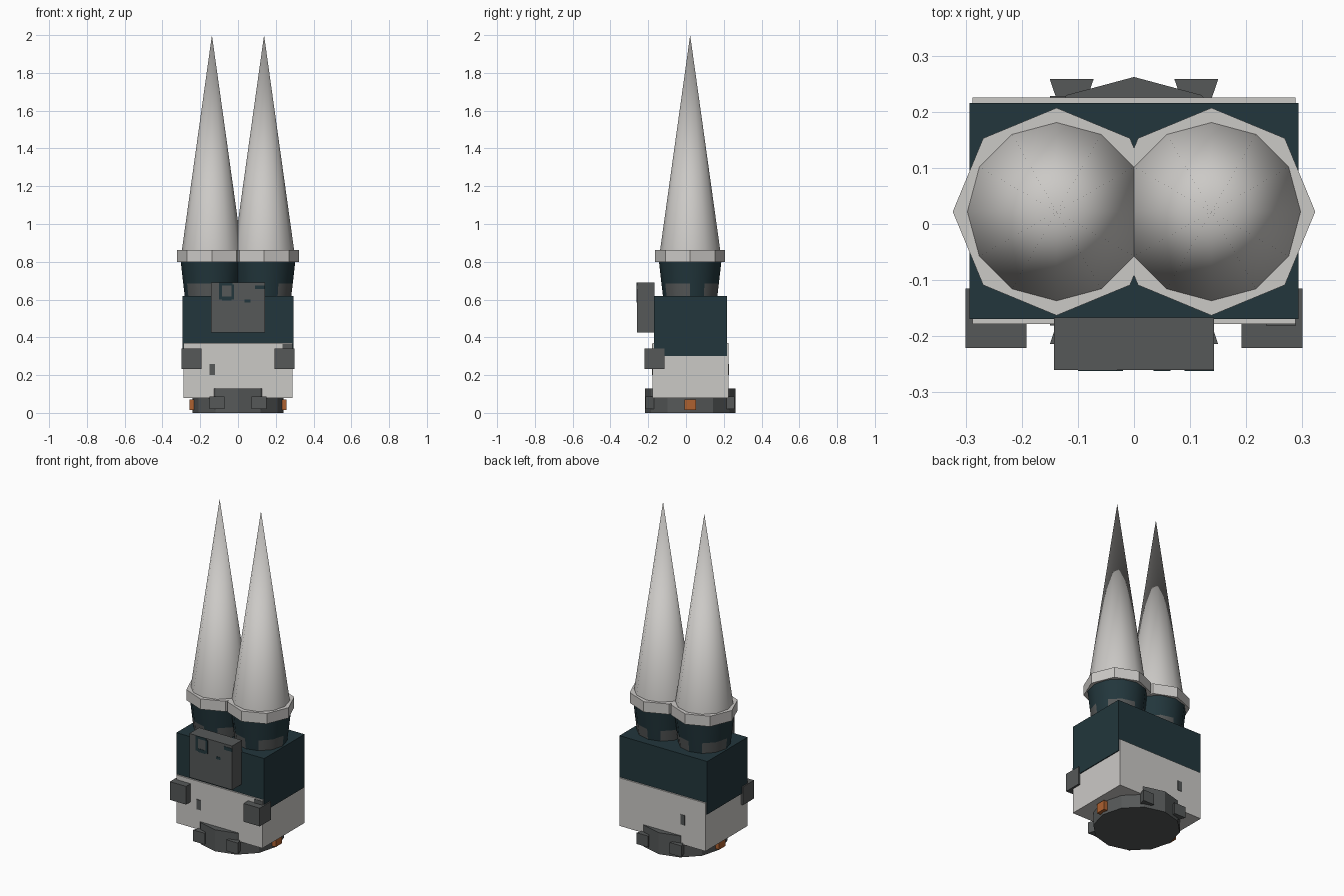
import bpy, bmesh, math

if "Cube" in bpy.data.objects:
    bpy.data.objects.remove(bpy.data.objects["Cube"])

CY = 0.022  # shared axis of base, necks and spikes


def mat(name, rgb):
    m = bpy.data.materials.new(name)
    m.diffuse_color = (*rgb, 1)
    m.use_nodes = True
    m.node_tree.nodes["Principled BSDF"].inputs["Base Color"].default_value = m.diffuse_color
    return m


WHITE = mat("off_white", (0.60, 0.585, 0.565))
TEAL = mat("dark_teal", (0.016, 0.037, 0.045))
GREY = mat("dark_grey", (0.092, 0.098, 0.098))
ORANGE = mat("rust_orange", (0.42, 0.12, 0.03))


def finish(name, bm, *mats, smooth=False):
    bmesh.ops.recalc_face_normals(bm, faces=bm.faces)
    me = bpy.data.meshes.new(name)
    bm.to_mesh(me)
    bm.free()
    ob = bpy.data.objects.new(name, me)
    bpy.context.collection.objects.link(ob)
    for m in mats:
        me.materials.append(m)
    if smooth:
        bpy.context.view_layer.objects.active = ob
        ob.select_set(True)
        bpy.ops.object.shade_smooth_by_angle(angle=math.radians(40))
        ob.select_set(False)
    return ob


def box(name, x, y, z, m):
    bm = bmesh.new()
    bmesh.ops.create_cube(bm, size=1)
    for v in bm.verts:
        v.co = [a + (b - a) * (c + 0.5) for (a, b), c in zip((x, y, z), v.co)]
    return finish(name, bm, m)


def lathe(name, cx, profile, sides, *mats, smooth=False, rule=None):
    """Closed solid from (radius, z) rings; first vertex points along +x."""
    bm = bmesh.new()
    rings = []
    for r, z in profile:
        n = sides if r > 0 else 1
        rings.append([bm.verts.new((cx + r * math.cos(math.tau * i / sides),
                                    CY + r * math.sin(math.tau * i / sides), z))
                      for i in range(n)])
    for k, (a, b) in enumerate(zip(rings, rings[1:])):
        for i in range(sides):
            j = (i + 1) % sides
            if len(b) == 1:
                f = bm.faces.new((a[i], a[j], b[0]))
            else:
                f = bm.faces.new((a[i], a[j], b[j], b[i]))
            if rule:
                f.material_index = rule(k, i)
    bm.faces.new(rings[0])
    if len(rings[-1]) > 1:
        bm.faces.new(rings[-1])
    return finish(name, bm, *mats, smooth=smooth)


# Base disc with flared tabs and orange side lugs
lathe("base_disc", 0, [(0.24, 0), (0.24, 0.13)], 12, GREY)
for sx, side in ((-1, "left"), (1, "right")):
    for sy, end in ((-1, "front"), (1, "back")):
        tab = box(f"base_tab_{end}_{side}", (-0.026, 0.026), (0.19, 0.236), (0.02, 0.088), GREY)
        for v in tab.data.vertices:
            flare = 1.5 if v.co.y > 0.2 else 0.9
            v.co = (sx * 0.111 + v.co.x * flare, CY + sy * v.co.y, v.co.z)
        if sy < 0:
            tab.data.flip_normals()
    box(f"side_lug_{side}", sorted((sx * 0.215, sx * 0.258)), (CY - 0.03, CY + 0.03),
        (0.015, 0.072), ORANGE)

# Body blocks
box("lower_body", (-0.288, 0.288), (-0.178, 0.225), (0.08, 0.37), WHITE)
box("upper_body", (-0.293, 0.293), (-0.169, 0.216), (0.30, 0.62), TEAL)
box("front_pack", (-0.143, 0.143), (-0.26, -0.167), (0.425, 0.69), GREY)

# Worn patches as thin plates
box("front_patch", (-0.15, -0.122), (-0.181, -0.177), (0.20, 0.26), GREY)
box("back_patch", (-0.15, -0.122), (0.224, 0.228), (0.20, 0.26), GREY)
box("corner_patch", (0.235, 0.289), (-0.181, -0.177), (0.33, 0.365), GREY)
for i, (x0, x1, z0, z1) in enumerate([(-0.1, -0.085, 0.6, 0.68), (-0.035, -0.02, 0.6, 0.68),
                                      (-0.085, -0.035, 0.595, 0.615), (-0.1, -0.03, 0.675, 0.69),
                                      (0.035, 0.065, 0.585, 0.6), (0.09, 0.143, 0.655, 0.675)]):
    box(f"pack_patch_{i + 1}", (x0, x1), (-0.262, -0.259), (z0, z1), TEAL)

# Mirrored side parts: corner pods, necks, collars and spikes
for sx, side in ((-1, "left"), (1, "right")):
    box(f"corner_pod_{side}", sorted((sx * 0.192, sx * 0.30)), (-0.221, -0.115),
        (0.232, 0.342), GREY)
    cx = sx * 0.138
    lathe(f"neck_{side}", cx, [(0.143, 0.61), (0.152, 0.685), (0.165, 0.80)], 12, TEAL, GREY,
          smooth=True, rule=lambda k, i: 1 if k == 0 and i % 3 else 0)
    lathe(f"collar_{side}", cx, [(0.185, 0.80), (0.185, 0.863)], 8, WHITE)
    lathe(f"spike_{side}", cx, [(0.16, 0.855), (0, 2.0)], 12, WHITE, smooth=True)
